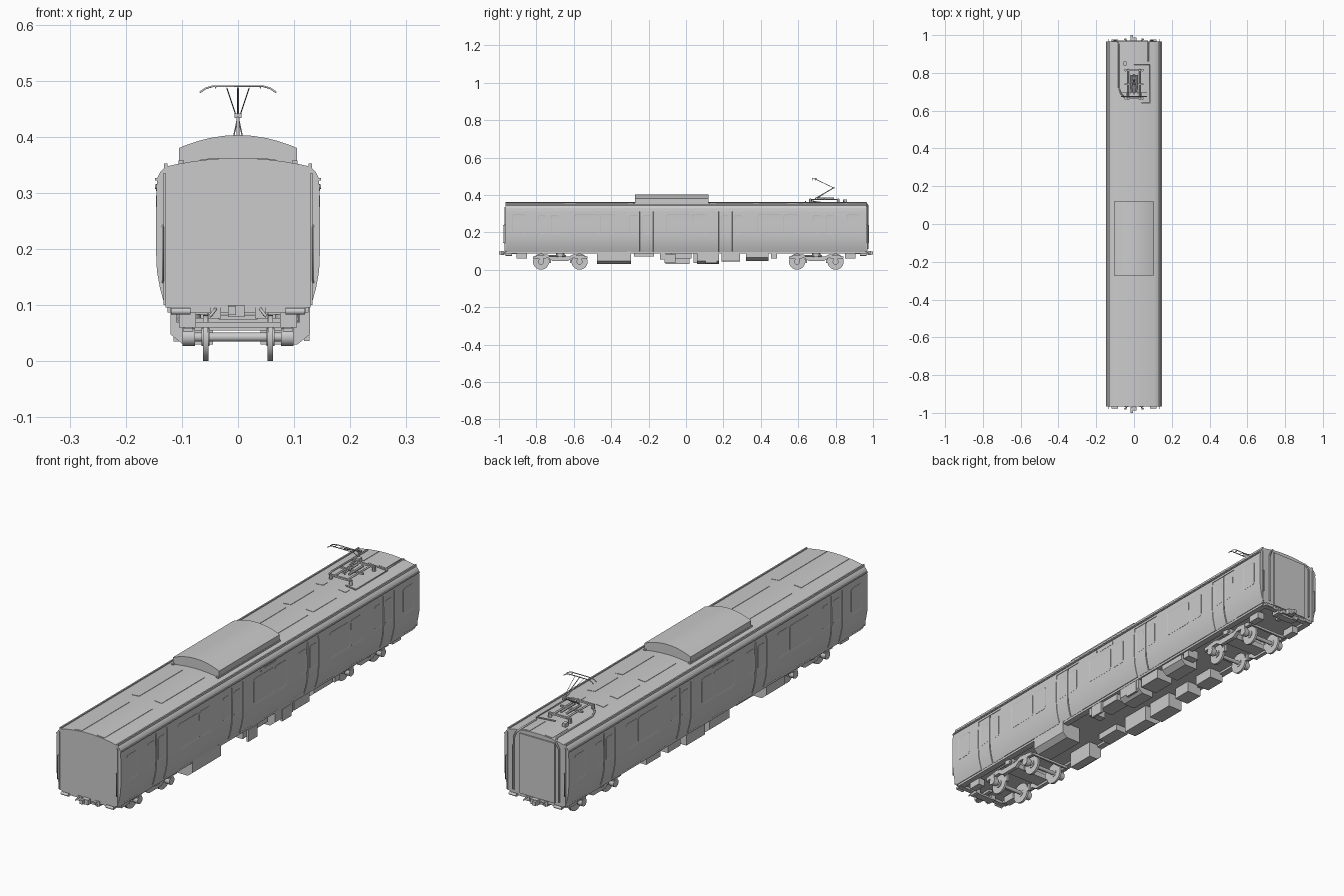
import bpy, bmesh, math
from mathutils import Vector, Matrix

if "Cube" in bpy.data.objects:
    bpy.data.objects.remove(bpy.data.objects["Cube"])


def finish(name, bm, smooth=True):
    bmesh.ops.recalc_face_normals(bm, faces=bm.faces)
    me = bpy.data.meshes.new(name)
    bm.to_mesh(me)
    bm.free()
    ob = bpy.data.objects.new(name, me)
    bpy.context.collection.objects.link(ob)
    if smooth:
        bpy.ops.object.select_all(action='DESELECT')
        ob.select_set(True)
        bpy.context.view_layer.objects.active = ob
        bpy.ops.object.shade_smooth_by_angle(angle=math.radians(30))
    return ob


def box(name, x0, x1, y0, y1, z0, z1):
    bm = bmesh.new()
    m = Matrix.Translation(((x0 + x1) / 2, (y0 + y1) / 2, (z0 + z1) / 2)) @ \
        Matrix.Diagonal((abs(x1 - x0), y1 - y0, z1 - z0, 1))
    bmesh.ops.create_cube(bm, size=1, matrix=m)
    return finish(name, bm, False)


def loft(name, rings):
    """Skin a list of equal-length closed rings and cap both ends."""
    bm = bmesh.new()
    vs = [[bm.verts.new(p) for p in r] for r in rings]
    n = len(vs[0])
    for a, b in zip(vs, vs[1:]):
        for i in range(n):
            bm.faces.new((a[i], a[(i + 1) % n], b[(i + 1) % n], b[i]))
    bm.faces.new(vs[0])
    bm.faces.new(vs[-1])
    return finish(name, bm)


def prism_y(name, prof, y0, y1):
    return loft(name, [[(x, y, z) for x, z in prof] for y in (y0, y1)])


def prism_x(name, prof, x0, x1):
    return loft(name, [[(x, y, z) for y, z in prof] for x in (x0, x1)])


def cyl(name, axis, c, r, length, n=24):
    bm = bmesh.new()
    rot = Vector((0, 0, 1)).rotation_difference(Vector(axis)).to_matrix().to_4x4()
    bmesh.ops.create_cone(bm, cap_ends=True, segments=n, radius1=r, radius2=r, depth=length,
                          matrix=Matrix.Translation(c) @ rot)
    return finish(name, bm)


def tube(name, pts, r):
    cu = bpy.data.curves.new(name, 'CURVE')
    cu.dimensions = '3D'
    cu.bevel_depth, cu.bevel_resolution, cu.use_fill_caps = r, 1, True
    sp = cu.splines.new('POLY')
    sp.points.add(len(pts) - 1)
    for p, co in zip(sp.points, pts):
        p.co = (*co, 1)
    ob = bpy.data.objects.new(name, cu)
    bpy.context.collection.objects.link(ob)
    bpy.ops.object.select_all(action='DESELECT')
    ob.select_set(True)
    bpy.context.view_layer.objects.active = ob
    bpy.ops.object.convert(target='MESH')


def roof_z(x):
    return 0.362 - 0.015 * (x / 0.128) ** 2


# Body shell: one cross-section lofted along y, stepped inwards at the doors
L = 0.966
half = [(.129, .096), (.133, .108), (.139, .13), (.1445, .16), (.146, .195), (.146, .25), (.1455, .29),
        (.145, .312), (.145, .3125), (.144, .326), (.138, .338), (.128, .347)]
half += [(x, roof_z(x)) for x in (.107, .085, .064, .043, .021)]


def section(y, inset):
    right = [(x - (inset if z <= .312 else 0), z) for x, z in half]
    prof = right + [(0, roof_z(0))] + [(-x, z) for x, z in reversed(right)]
    return [(x, y, z) for x, z in prof]


doors = (-.735, -.245, .245, .735)
stations = [(-L, 0)]
for d in doors:
    stations += [(d - .07, 0), (d - .0695, .002), (d - .0025, .002), (d - .002, .007),
                 (d + .002, .007), (d + .0025, .002), (d + .0695, .002), (d + .07, 0)]
stations.append((L, 0))
loft('body_shell', [section(y, i) for y, i in stations])


# Windows: rounded plates with inset glass
def window(name, s, y0, y1, z0, z1, r=.012, x=.1465):
    bm = bmesh.new()
    ring = []
    for cy, cz, a0 in ((y1 - r, z1 - r, 0), (y0 + r, z1 - r, 90), (y0 + r, z0 + r, 180), (y1 - r, z0 + r, 270)):
        for k in range(5):
            a = math.radians(a0 + k * 22.5)
            ring.append(bm.verts.new((s * x, cy + r * math.cos(a), cz + r * math.sin(a))))
    f = bm.faces.new(ring)
    back = bmesh.ops.extrude_face_region(bm, geom=[f])
    face = [g for g in back['geom'] if isinstance(g, bmesh.types.BMFace)][0]
    for v in ring:
        v.co.x -= s * .005
    bmesh.ops.inset_region(bm, faces=[face], thickness=.003)
    for v in face.verts:
        v.co.x -= s * .0008
    finish(name, bm, False)


for s in (1, -1):
    for c in (-.49, 0, .49):
        window('side_window', s, c - .107, c - .002 + .03, .19, .295)
        window('side_window', s, c + .031, c + .107, .19, .295)
    for c in (-.895, .895):
        window('end_window', s, c - .035, c + .035, .19, .295)
    for d in doors:
        for o in (-.035, .035):
            window('door_window', s, d + o - .022, d + o + .022, .195, .29, .008, .1445)
    box('side_sign', s * .14, s * .1465, -.04, .04, .303, .316)
    cyl('side_lamp', (1, 0, 0), (s * .144, -.06, .311), .004, .008, 12)
    # Gutter and roof edge rail
    box('gutter', s * .141, s * .1475, -L, L, .322, .3265)
    box('roof_edge_rail', s * .126, s * .132, -L, L, .342, .352)
    # Corner bars and grab rails at the ends
    for e in (-1, 1):
        y0, y1 = sorted((e * (L - .002), e * (L + .004)))
        box('corner_bar', s * .129, s * .133, y0, y1, .1, .335)
        tube('grab_rail', [(s * .134, e * .964, .14), (s * .134, e * .977, .145),
                           (s * .134, e * .977, .237), (s * .134, e * .964, .242)], .0018)

# Raised grip strips on the roof
for y0, y1 in ((-.96, -.65), (-.59, -.31), (.16, .36), (.39, .54), (.6, .63), (.86, .96)):
    for s in (1, -1):
        xs = (.034, .05, .067)
        prism_y('roof_grip_strip', [(s * x, roof_z(x) - .002) for x in xs] +
                [(s * x, roof_z(x) + .0015) for x in reversed(xs)], y0, y1)

# Roof cooling unit
top = [(.105 * math.cos(a), .379 + .024 * math.sin(a) ** 1.0)
       for a in [math.radians(k) for k in (0, 18, 32, 48, 62, 76, 90, 104, 118, 132, 148, 162, 180)]]
top = [(x, .403 - .023 * (x / .105) ** 2) for x, z in top]
prism_y('roof_cooling_unit', [(.105, .35)] + top + [(-.105, .35)], -.272, .12)
for s in (1, -1):
    box('cooling_unit_foot', s * .096, s * .106, -.28, .125, .35, .358)

# Pantograph
for s in (1, -1):
    tube('pantograph_base_side', [(s * .03, .66, .376), (s * .03, .82, .376)], .004)
    for y in (.665, .815):
        cyl('insulator', (0, 0, 1), (s * .045, y, .366), .007, .022, 12)
    tube('pantograph_lower_link', [(s * .012, .70, .38), (0, .785, .437)], .0012)
    tube('pantograph_upper_arm', [(s * .004, .787, .439), (s * .02, .688, .487)], .001)
    cyl('pantograph_spring', (0, 1, 0), (s * .013, .745, .38), .005, .09, 12)
for y in (.665, .74, .815):
    box('pantograph_crossbar', -.05, .05, y - .004, y + .004, .373, .38)
tube('pantograph_lower_arm', [(0, .69, .38), (0, .79, .438)], .003)
box('pantograph_knee', -.006, .006, .78, .795, .433, .441)
tube('pantograph_main_arm', [(0, .79, .438), (0, .685, .487)], .0018)
for y in (.675, .695):
    tube('contact_strip', [(-.068, y, .479), (-.058, y, .486), (-.045, y, .49),
                           (.045, y, .49), (.058, y, .486), (.068, y, .479)], .0018)
for x in (-.04, .04):
    tube('contact_strip_tie', [(x, .675, .487), (x, .695, .487)], .0015)
# Roof cables, one runs down the rear end
tube('roof_cable', [(-.04, .66, .372), (-.07, .69, .364), (-.08, .72, .36), (-.08, .95, .36),
                    (-.09, .97, .35), (-.105, .972, .33), (-.105, .972, .11)], .0035)
tube('roof_conduit', [(0, .845, .367), (.085, .845, .36), (.085, .64, .36), (.04, .64, .366)], .003)
tube('rear_conduit', [(.075, .86, .36), (.075, .962, .36), (.09, .971, .345), (.1, .972, .32),
                      (.1, .972, .11)], .0035)
box('surge_arrester', -.055, -.04, .84, .86, .355, .375)
box('rear_end_panel', -.085, .075, .96, .971, .1, .345)

# Underframe
for s in (1, -1):
    box('sole_bar', s * .1, s * .126, -L + .01, L - .01, .087, .097)

# Underfloor equipment: x0, x1, y0, y1, bottom, chamfered outer edge
gear = [(.04, .128, -.476, -.294, .03, 1), (.06, .12, -.14, -.11, .055, 0), (.05, .125, .06, .176, .03, 1),
        (.045, .12, .19, .29, .045, 0), (.04, .12, .32, .44, .048, 1), (.07, .12, .455, .487, .06, 0),
        (-.06, -.12, -.47, -.35, .03, 1), (-.05, -.11, -.278, -.17, .07, 0), (-.045, -.12, -.11, .02, .03, 1),
        (-.05, -.115, .04, .16, .035, 0), (-.05, -.115, .2, .28, .05, 0), (-.05, -.115, .33, .42, .055, 0),
        (.05, .115, -.08, .03, .06, 0)]
for x0, x1, y0, y1, zb, ch in gear:
    c = .022 if ch else 0.001
    s = 1 if x1 > 0 else -1
    prism_y('underfloor_box', [(x0, zb), (x1 - s * c, zb), (x1, zb + c * .8), (x1, .097), (x0, .097)], y0, y1)
for y in (-.085, .135):
    box('equipment_grille', .118, .127, y - .03, y + .03, .036, .085)

# Bogies
frame = [(-.14, .058), (-.14, .073), (-.07, .082), (-.045, .07), (.045, .07), (.07, .082), (.14, .073),
         (.14, .058), (.065, .062), (.04, .046), (-.04, .046), (-.065, .062)]
for by in (-.672, .697):
    box('bogie_transom', -.09, .09, by - .03, by + .03, .055, .077)
    box('bogie_bolster', -.1, .1, by - .018, by + .018, .083, .098)
    for s in (1, -1):
        prism_x('bogie_side_frame', [(by + y, z) for y, z in frame], s * .08, s * .096)
        cyl('air_spring', (0, 0, 1), (s * .088, by, .081), .022, .024)
        tube('damper', [(s * .104, by - .06, .075), (s * .104, by + .03, .075)], .004)
    for e in (-1, 1):
        wy = by + e * .103
        cyl('axle', (1, 0, 0), (0, wy, .043), .008, .18, 16)
        box('bogie_end_beam', -.09, .09, by + e * .142 - .004, by + e * .142 + .004, .06, .07)
        for s in (1, -1):
            cyl('wheel_tread', (1, 0, 0), (s * .058, wy, .041), .041, .008, 32)
            cyl('wheel_flange', (1, 0, 0), (s * .0535, wy, .043), .043, .002, 32)
            cyl('wheel_hub', (1, 0, 0), (s * .058, wy, .043), .016, .014, 20)
            cyl('axle_box', (1, 0, 0), (s * .088, wy, .043), .016, .022, 20)
            box('axle_box_spring', s * .08, s * .098, wy - .012, wy + .012, .045, .07)
            box('brake_block', s * .053, s * .064, wy - e * .047 - .005, wy - e * .047 + .005, .035, .065)

# Couplers and end gear
for e in (-1, 1):
    def span(a, b):
        return sorted((e * a, e * b))
    box('coupler_bar', -.008, .008, *span(.9, .98), .084, .094)
    box('coupler_head', -.018, .012, *span(.97, .988), .079, .1)
    box('coupler_jaw', -.018, -.004, *span(.986, 1.0), .082, .098)
    box('coupler_carrier', -.035, .035, *span(.93, .962), .074, .082)
    box('end_beam', -.12, .12, *span(.945, .965), .086, .097)
    for s in (1, -1):
        tube('air_hose', [(s * .04, e * .962, .094), (s * .042, e * .98, .09), (s * .05, e * .978, .08)], .003)
        cyl('jumper_socket', (1, 0, 0), (s * .102, e * .972, .089), .006, .034, 14)
        box('coupler_bracket', s * .03, s * .05, *span(.93, .968), .076, .097)
        box('end_step_box', s * .075, s * .105, *span(.85, .905), .06, .09)
